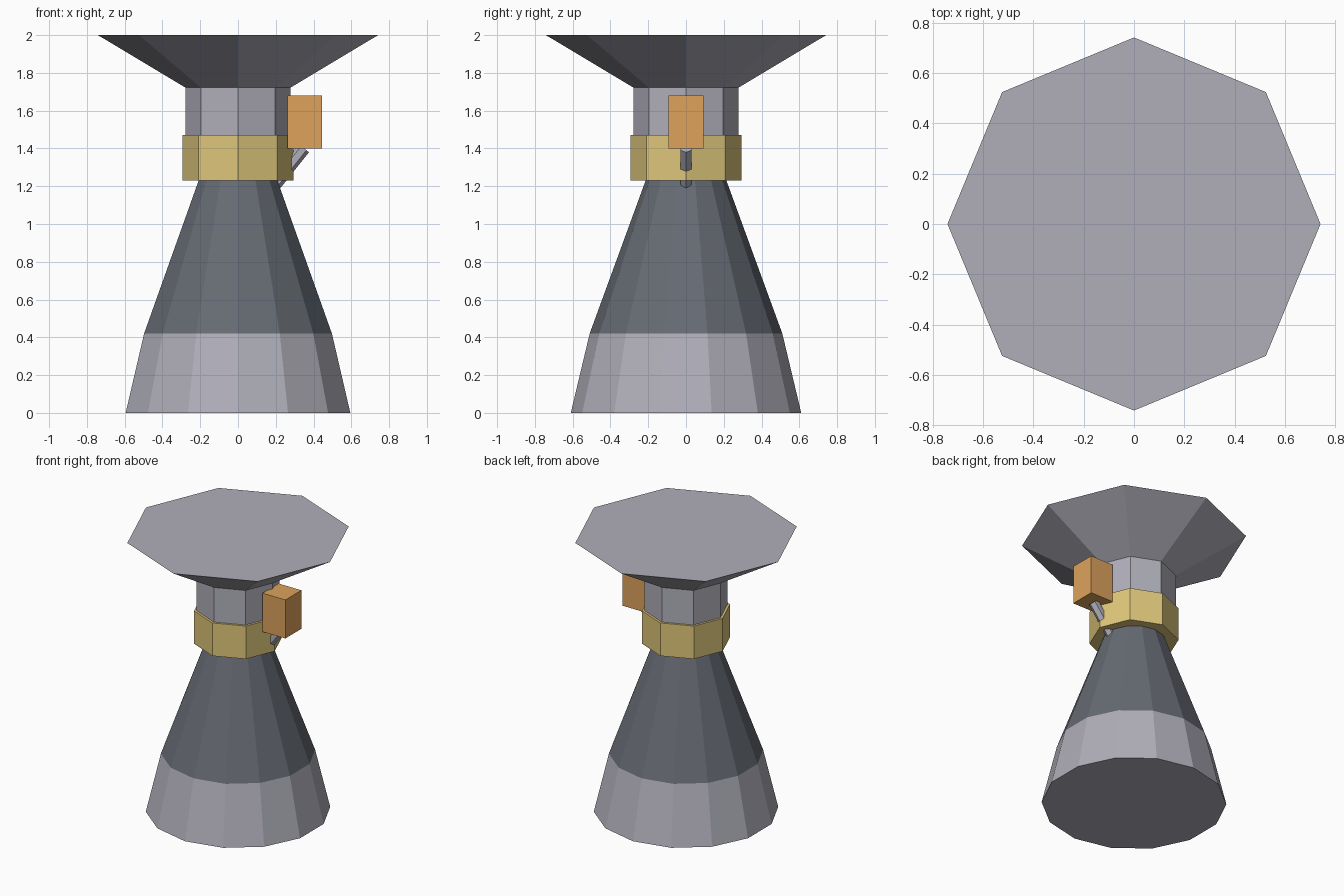
import bpy, bmesh, math
from mathutils import Matrix, Vector

if "Cube" in bpy.data.objects:
    bpy.data.objects.remove(bpy.data.objects["Cube"])


def material(name, hex_rgb):
    def lin(c):
        c /= 255
        return c / 12.92 if c <= 0.04045 else ((c + 0.055) / 1.055) ** 2.4
    m = bpy.data.materials.new(name)
    m.diffuse_color = (*[lin((hex_rgb >> s) & 255) for s in (16, 8, 0)], 1)
    m.use_nodes = True
    m.node_tree.nodes["Principled BSDF"].inputs["Base Color"].default_value = m.diffuse_color
    return m


LIGHT = material("light grey metal", 0xB0AFBA)
DARK = material("dark grey metal", 0x666B73)
GOLD = material("pale gold", 0xDEC67A)
ORANGE = material("orange", 0xDDA25C)


def finish(name, bm, mats):
    bmesh.ops.recalc_face_normals(bm, faces=bm.faces)
    me = bpy.data.meshes.new(name)
    bm.to_mesh(me)
    bm.free()
    for m in mats:
        me.materials.append(m)
    ob = bpy.data.objects.new(name, me)
    bpy.context.collection.objects.link(ob)
    return ob


def lathe(name, sides, profile, mats, bands=None, start=0.0):
    """Closed faceted solid from (radius, z) rings; bands gives material per segment."""
    bm = bmesh.new()
    rings = []
    for r, z in profile:
        rings.append([bm.verts.new((r * math.cos(start + math.tau * i / sides),
                                    r * math.sin(start + math.tau * i / sides), z))
                      for i in range(sides)])
    for k, (a, b) in enumerate(zip(rings, rings[1:])):
        for i in range(sides):
            j = (i + 1) % sides
            f = bm.faces.new((a[i], a[j], b[j], b[i]))
            f.material_index = bands[k] if bands else 0
    bm.faces.new(rings[0][::-1])
    bm.faces.new(rings[-1])
    return finish(name, bm, mats)


# Nozzle bell: light lower band, dark upper cone
lathe("nozzle_bell", 14, [(0.61, 0), (0.51, 0.42), (0.212, 1.235)],
      [LIGHT, DARK], [0, 1], math.pi / 2)

# Collar, neck and flared mounting plate
lathe("collar", 8, [(0.295, 1.23), (0.295, 1.47)], [GOLD])
lathe("neck", 8, [(0.278, 1.46), (0.278, 1.725)], [LIGHT])
lathe("mounting_plate", 8, [(0.278, 1.722), (0.742, 2.0)], [LIGHT])

# Side box
bm = bmesh.new()
bmesh.ops.create_cube(bm, size=1, matrix=Matrix.Translation((0.354, 0, 1.539))
                      @ Matrix.Diagonal((0.184, 0.184, 0.281, 1)))
finish("side_box", bm, [ORANGE])

# Slanted pipe from the bell up to the box
strut = lathe("feed_pipe", 6, [(0.035, -0.121), (0.035, 0.121)], [LIGHT])
strut.data.transform(Matrix.Translation((0.273, 0, 1.307))
                     @ Matrix.Rotation(math.radians(38.5), 4, 'Y'))
